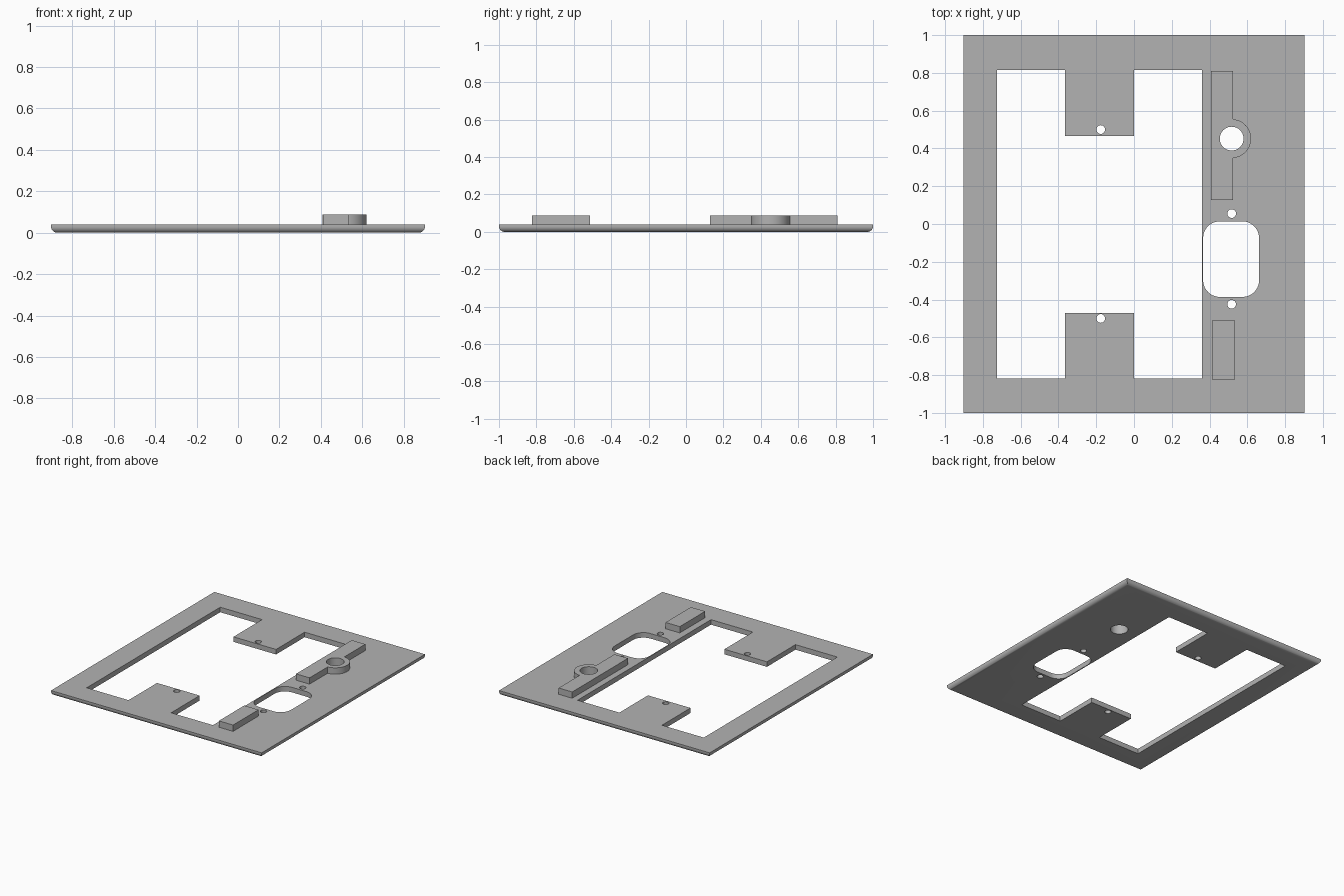
import bpy, bmesh
from math import sin, cos, pi, asin

if "Cube" in bpy.data.objects:
    bpy.data.objects.remove(bpy.data.objects["Cube"])

TOP = 0.039        # plate thickness
BOSS_TOP = 0.088   # height of the raised ribs

grey = bpy.data.materials.new("grey")
grey.use_nodes = True
colour = (0.45, 0.45, 0.45, 1)
grey.diffuse_color = colour
grey.node_tree.nodes["Principled BSDF"].inputs["Base Color"].default_value = colour


def arc(cx, cy, r, start, end, steps):
    """Points along an arc, both ends included."""
    return [(cx + r * cos(start + (end - start) * i / steps),
             cy + r * sin(start + (end - start) * i / steps)) for i in range(steps + 1)]


def circle(cx, cy, r, sides=32):
    return arc(cx, cy, r, 0, 2 * pi, sides)[:-1]


def rect(x0, x1, y0, y1):
    return [(x0, y0), (x1, y0), (x1, y1), (x0, y1)]


def rounded_rect(x0, x1, y0, y1, r):
    corners = [(x1 - r, y1 - r), (x0 + r, y1 - r), (x0 + r, y0 + r), (x1 - r, y0 + r)]
    return [p for i, (cx, cy) in enumerate(corners)
            for p in arc(cx, cy, r, i * pi / 2, (i + 1) * pi / 2, 10)]


def prism(name, profile, z0, z1, fillet=0):
    """Extrude a counter-clockwise outline, optionally rounding its bottom rim."""
    bm = bmesh.new()
    base = bm.faces.new([bm.verts.new((x, y, z0)) for x, y in profile])
    extruded = bmesh.ops.extrude_face_region(bm, geom=[base], use_keep_orig=True)
    for v in extruded["geom"]:
        if isinstance(v, bmesh.types.BMVert):
            v.co.z = z1
    bmesh.ops.recalc_face_normals(bm, faces=bm.faces[:])
    if fillet:
        rim = [e for e in bm.edges if all(v.co.z == z0 for v in e.verts)]
        bmesh.ops.bevel(bm, geom=rim, offset=fillet, segments=8, profile=0.5, affect='EDGES')
    mesh = bpy.data.meshes.new(name)
    bm.to_mesh(mesh)
    bm.free()
    obj = bpy.data.objects.new(name, mesh)
    obj.data.materials.append(grey)
    bpy.context.collection.objects.link(obj)
    return obj


def cut(obj, outlines):
    """Cut vertical openings through an object."""
    bpy.context.view_layer.objects.active = obj
    for outline in outlines:
        cutter = prism("cutter", outline, -0.1, 0.2)
        mod = obj.modifiers.new("opening", 'BOOLEAN')
        mod.operation, mod.solver, mod.object = 'DIFFERENCE', 'EXACT', cutter
        bpy.ops.object.modifier_apply(modifier=mod.name)
        bpy.data.objects.remove(cutter)


# Main window, with a tab reaching in from the front and from the back
left, right, front, back = -0.724, 0.359, -0.819, 0.816
tab_l, tab_r, tab_front, tab_back = -0.365, 0.0, -0.47, 0.466
window = [(left, front), (tab_l, front), (tab_l, tab_front), (tab_r, tab_front),
          (tab_r, front), (right, front), (right, back), (tab_r, back),
          (tab_r, tab_back), (tab_l, tab_back), (tab_l, back), (left, back)]

# Round hole that goes through the ringed rib and the plate
ring_x, ring_y, ring_r = 0.517, 0.452, 0.103
ring_hole = circle(ring_x, ring_y, 0.063, 40)

# Plate with rounded lower rim
plate = prism("cover_plate", rect(-0.903, 0.903, -1, 1), 0, TOP, fillet=0.03)
switch_opening = rounded_rect(0.366, 0.662, -0.386, 0.014, 0.088)
screw_holes = [circle(x, y, 0.023, 24)
               for x, y in [(-0.176, 0.5), (-0.176, -0.5), (ring_x, 0.055), (ring_x, -0.425)]]
cut(plate, [window, switch_opening, ring_hole] + screw_holes)

# Long rib with a half ring bulging from its side
rib_l, rib_r, rib_front, rib_back = 0.408, 0.524, 0.128, 0.811
swing = pi / 2 - asin((rib_r - ring_x) / ring_r)
outline = ([(rib_l, rib_front), (rib_r, rib_front)]
           + arc(ring_x, ring_y, ring_r, -swing, swing, 24)
           + [(rib_r, rib_back), (rib_l, rib_back)])
long_rib = prism("long_rib_with_ring", outline, TOP, BOSS_TOP)
cut(long_rib, [ring_hole])

# Short rib near the front
short_rib = prism("short_rib", rect(0.412, 0.534, -0.823, -0.512), TOP, BOSS_TOP)

# Smooth the round walls, keep the edges sharp
bpy.ops.object.select_all(action='DESELECT')
for obj in (plate, long_rib, short_rib):
    obj.select_set(True)
bpy.context.view_layer.objects.active = plate
bpy.ops.object.shade_smooth_by_angle(angle=pi / 6)
